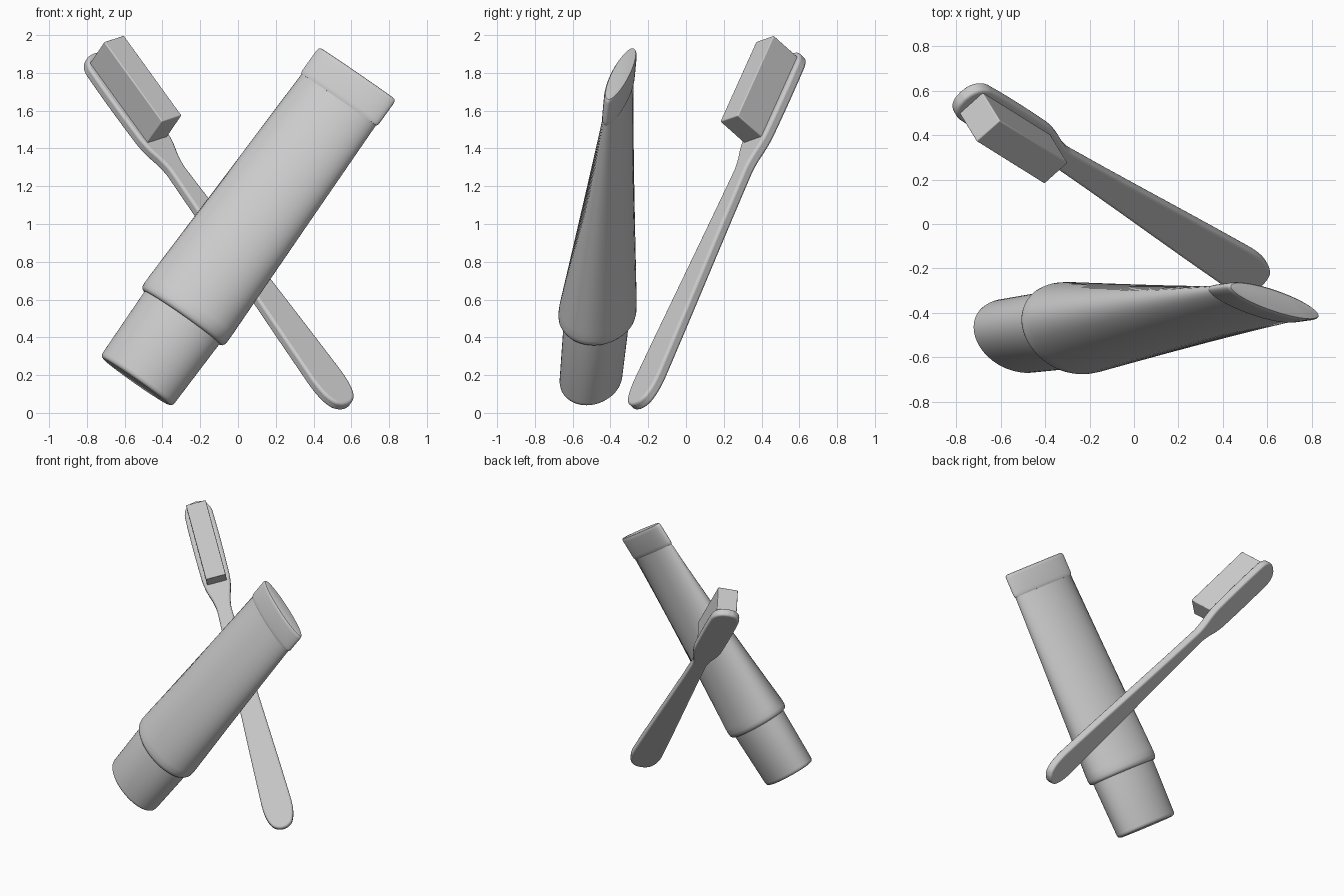
import bpy, bmesh, math
from mathutils import Vector, Matrix

if "Cube" in bpy.data.objects:
    bpy.data.objects.remove(bpy.data.objects["Cube"])


def frame(origin, x, y, z):
    m = Matrix((x, y, z)).transposed().to_4x4()
    m.translation = Vector(origin)
    return m


def finish(bm, name, matrix, bevel=0, angle=40):
    bmesh.ops.recalc_face_normals(bm, faces=bm.faces)
    me = bpy.data.meshes.new(name)
    bm.to_mesh(me)
    bm.free()
    ob = bpy.data.objects.new(name, me)
    bpy.context.collection.objects.link(ob)
    ob.matrix_world = matrix
    if bevel:
        mod = ob.modifiers.new("bevel", 'BEVEL')
        mod.width, mod.segments = bevel, 3
        mod.limit_method, mod.angle_limit = 'ANGLE', math.radians(50)
    bpy.ops.object.select_all(action='DESELECT')
    bpy.context.view_layer.objects.active = ob
    ob.select_set(True)
    bpy.ops.object.shade_smooth_by_angle(angle=math.radians(angle))
    return ob


def loft(name, rings, matrix, n=72):
    """Stack of elliptical rings (height, half width, half depth), capped."""
    bm = bmesh.new()
    loops = [[bm.verts.new((a * math.cos(2 * math.pi * i / n),
                            b * math.sin(2 * math.pi * i / n), t))
              for i in range(n)] for t, a, b in rings]
    for lo, hi in zip(loops, loops[1:]):
        for i in range(n):
            j = (i + 1) % n
            bm.faces.new((lo[i], lo[j], hi[j], hi[i]))
    bm.faces.new(loops[0])
    bm.faces.new(loops[-1])
    return finish(bm, name, matrix)


def smooth_path(pts, steps=5):
    """Catmull-Rom through 2D points."""
    p = [Vector(q) for q in pts]
    p = [2 * p[0] - p[1]] + p + [2 * p[-1] - p[-2]]
    out = []
    for i in range(1, len(p) - 2):
        chord = (p[i + 1] - p[i]).length
        m0 = (p[i + 1] - p[i - 1]).normalized() * chord
        m1 = (p[i + 2] - p[i]).normalized() * chord
        for k in range(steps):
            t = k / steps
            out.append((2*t**3 - 3*t**2 + 1) * p[i] + (t**3 - 2*t**2 + t) * m0
                       + (3*t**2 - 2*t**3) * p[i + 1] + (t**3 - t**2) * m1)
    return out + [p[-2]]


# Tube frame: local z runs from the cap to the crimped end
axis = Vector((0.582, 0.079, 0.8095)).normalized()
wide = Vector((0.795, -0.27, -0.543))
wide = (wide - axis * wide.dot(axis)).normalized()
tube = frame((-0.54, -0.505, 0.165), wide, axis.cross(wide), axis)

loft("tube_cap", [(0, .215, .138), (.004, .227, .150), (.012, .234, .157),
                  (.025, .237, .160), (.45, .248, .169)], tube)
loft("tube_body", [(.418, .235, .160), (.418, .252, .178), (.423, .264, .190),
                   (.435, .271, .198), (.455, .274, .201), (.50, .274, .199),
                   (1.86, .248, .046)], tube)
loft("tube_crimp", [(1.842, .240, .040), (1.844, .250, .048), (1.855, .256, .052),
                    (1.87, .257, .053), (1.99, .257, .053), (2.005, .255, .051),
                    (2.014, .248, .046), (2.016, .238, .038)], tube)

# Brush frame: local y along the handle towards the head, z along the bristles
along = Vector((-0.55, 0.343, 0.761)).normalized()
up = Vector((0.409, -0.674, 0.613))
up = (up - along * up.dot(along)).normalized()
brush = frame((-0.426, 0.352, 1.447), along.cross(up), along, up)

# Handle and head plate: mirrored half outline, extruded
half = smooth_path([(0, .607), (.045, .598), (.082, .567), (.1, .51), (.1, .05),
                    (.088, -.04), (.062, -.13), (.052, -.21), (.106, -1.62),
                    (.099, -1.73), (.072, -1.80), (.035, -1.828), (0, -1.835)])
outline = half + [Vector((-p.x, p.y)) for p in reversed(half[1:-1])]
bm = bmesh.new()
face = bm.faces.new([bm.verts.new((p.x, p.y, -0.057)) for p in outline])
ext = bmesh.ops.extrude_face_region(bm, geom=[face])
bmesh.ops.translate(bm, vec=(0, 0, 0.057),
                    verts=[v for v in ext["geom"] if isinstance(v, bmesh.types.BMVert)])
finish(bm, "brush_handle", brush, bevel=0.014)

# Bristle block
bm = bmesh.new()
bmesh.ops.create_cube(bm, size=1, matrix=Matrix.Translation((0, .278, .087))
                      @ Matrix.Diagonal((.144, .556, .194, 1)))
finish(bm, "bristles", brush, bevel=0.006)
